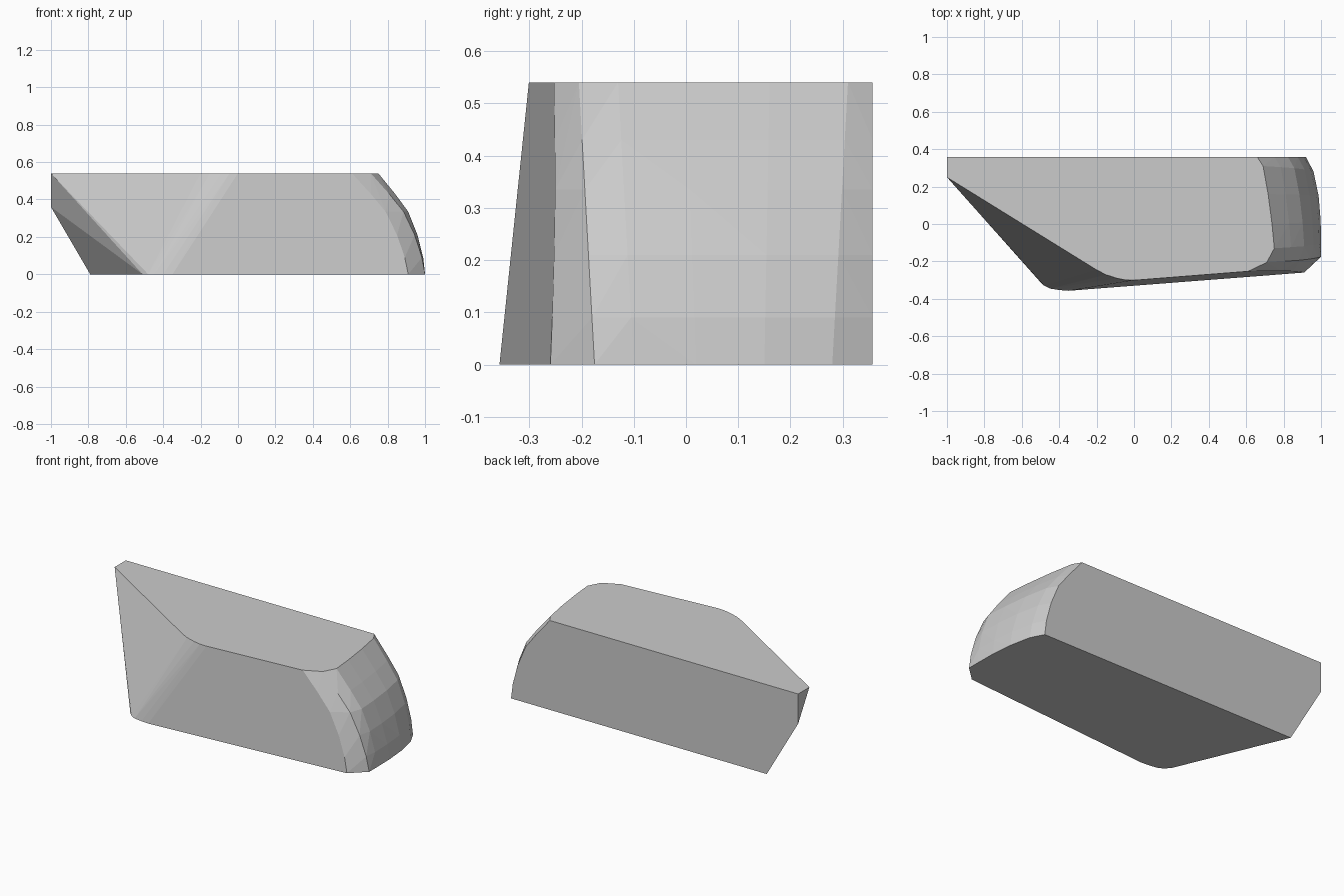
import bpy, bmesh, math

if "Cube" in bpy.data.objects:
    bpy.data.objects.remove(bpy.data.objects["Cube"])

# Flat, slanted front side: y as a function of x and z
def front_y(x, z):
    return -0.331 + 0.0785 * x + 0.056 * z

points = []

# Tapered left end: back corner, then rounded front corner at bottom and top
points += [(-1, 0.357, 0.54), (-1, 0.25, 0.54), (-1, 0.357, 0.36), (-0.79, 0.357, 0)]
points += [(x, y, 0) for x, y in
           [(-0.51, -0.30), (-0.48, -0.33), (-0.45, -0.345), (-0.40, -0.353), (-0.35, -0.357)]]
points += [(x, y, 0.54) for x, y in
           [(-0.20, -0.245), (-0.15, -0.271), (-0.09, -0.29), (-0.045, -0.299)]]
points += [(0, front_y(0, 0.54), 0.54)]

# Bulging right end: a vertical curve (x, z) swept along a bowed plan curve (y, inset)
side_curve = [(1.0, 0), (0.99, 0.09), (0.96, 0.21), (0.91, 0.335), (0.84, 0.43), (0.75, 0.54)]
plan_low = [(-0.175, 0), (-0.10, 0), (0.02, 0.002), (0.15, 0.013), (0.28, 0.04), (0.357, 0.08)]
plan_high = [(-0.205, 0.04), (-0.13, 0), (0.0, 0.012), (0.16, 0.033), (0.31, 0.06), (0.357, 0.09)]
for x, z in side_curve:
    t = z / 0.54
    for (y0, d0), (y1, d1) in zip(plan_low, plan_high):
        points.append((x - d0 - (d1 - d0) * t, y0 + (y1 - y0) * t, z))
    fx = x - 0.09 - 0.05 * t
    points.append((fx, front_y(fx, z), z))

# Wrap the section points into one solid block
bm = bmesh.new()
for p in points:
    bm.verts.new(p)
result = bmesh.ops.convex_hull(bm, input=bm.verts)
loose = [v for v in bm.verts if not v.link_faces]
bmesh.ops.delete(bm, geom=loose, context='VERTS')
bmesh.ops.dissolve_limit(bm, angle_limit=math.radians(0.7), verts=bm.verts, edges=bm.edges)
bmesh.ops.recalc_face_normals(bm, faces=bm.faces)

mesh = bpy.data.meshes.new("bevelled_block")
bm.to_mesh(mesh)
bm.free()
block = bpy.data.objects.new("bevelled_block", mesh)
bpy.context.collection.objects.link(block)
